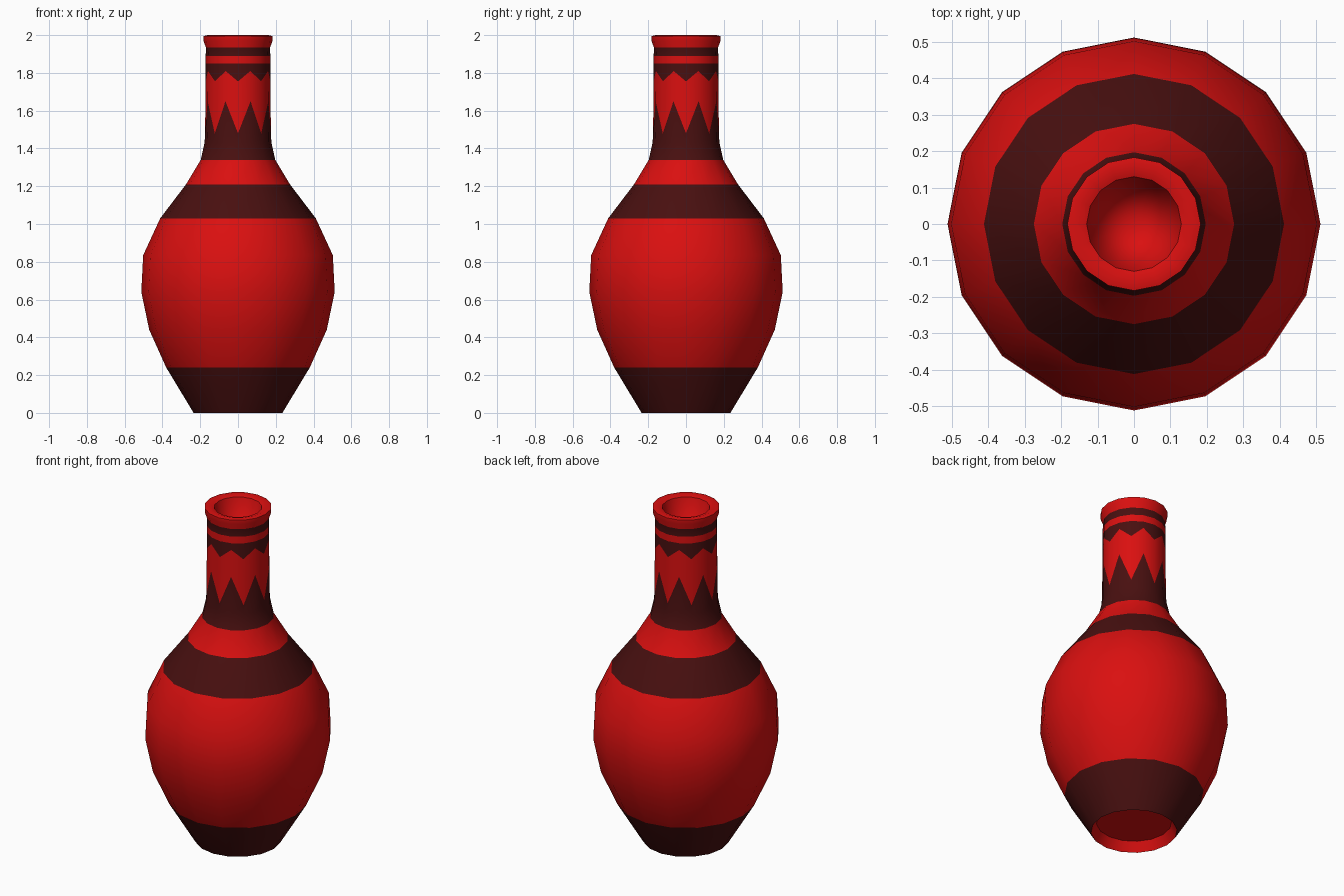
import bpy, bmesh
from math import sin, cos, pi, radians

if "Cube" in bpy.data.objects:
    bpy.data.objects.remove(bpy.data.objects["Cube"])

SIDES = 16
RED, DARK = 0, 1

# Profile rings: radius, z at even corners, z at odd corners, colour of the band above
RINGS = [
    (0.205, 0.055, 0.055, RED),    # recessed underside
    (0.235, 0.0, 0.0, DARK),       # foot
    (0.38, 0.24, 0.24, RED),       # belly
    (0.47, 0.44, 0.44, RED),
    (0.512, 0.64, 0.64, RED),
    (0.502, 0.835, 0.835, RED),
    (0.412, 1.03, 1.03, DARK),     # shoulder band
    (0.275, 1.21, 1.21, RED),
    (0.197, 1.34, 1.34, DARK),     # neck base
    (0.177, 1.43, 1.43, DARK),
    (0.174, 1.48, 1.65, RED),      # lower zigzag
    (0.172, 1.755, 1.81, DARK),    # upper zigzag
    (0.171, 1.85, 1.85, RED),      # thin neck stripes
    (0.171, 1.89, 1.89, DARK),
    (0.17, 1.935, 1.935, RED),
    (0.183, 1.97, 1.97, RED),      # lip
    (0.183, 1.995, 1.995, RED),
    (0.16, 2.0, 2.0, RED),
    (0.13, 1.99, 1.99, RED),       # mouth
]


def material(name, color):
    m = bpy.data.materials.new(name)
    m.diffuse_color = color
    m.use_nodes = True
    m.node_tree.nodes["Principled BSDF"].inputs["Base Color"].default_value = m.diffuse_color
    return m


bm = bmesh.new()
rings = []
for r, z_even, z_odd, _ in RINGS:
    rings.append([bm.verts.new((r * cos(2 * pi * k / SIDES), r * sin(2 * pi * k / SIDES),
                                z_odd if k % 2 else z_even)) for k in range(SIDES)])

# Walls between neighbouring rings
for i in range(len(rings) - 1):
    a, b = rings[i], rings[i + 1]
    for k in range(SIDES):
        n = (k + 1) % SIDES
        bm.faces.new((a[k], a[n], b[n], b[k])).material_index = RINGS[i][3]

# Underside centre and conical inside of the mouth
under = bm.verts.new((0, 0, 0.055))
inside = bm.verts.new((0, 0, 1.5))
for k in range(SIDES):
    n = (k + 1) % SIDES
    bm.faces.new((rings[0][n], rings[0][k], under))
    bm.faces.new((rings[-1][k], rings[-1][n], inside))

for f in bm.faces:
    f.smooth = True
mesh = bpy.data.meshes.new("vase")
bm.to_mesh(mesh)
bm.free()
mesh.materials.append(material("red_glaze", (0.70, 0.005, 0.005, 1)))
mesh.materials.append(material("dark_glaze", (0.065, 0.005, 0.005, 1)))
mesh.set_sharp_from_angle(angle=radians(55))

vase = bpy.data.objects.new("vase", mesh)
bpy.context.collection.objects.link(vase)
